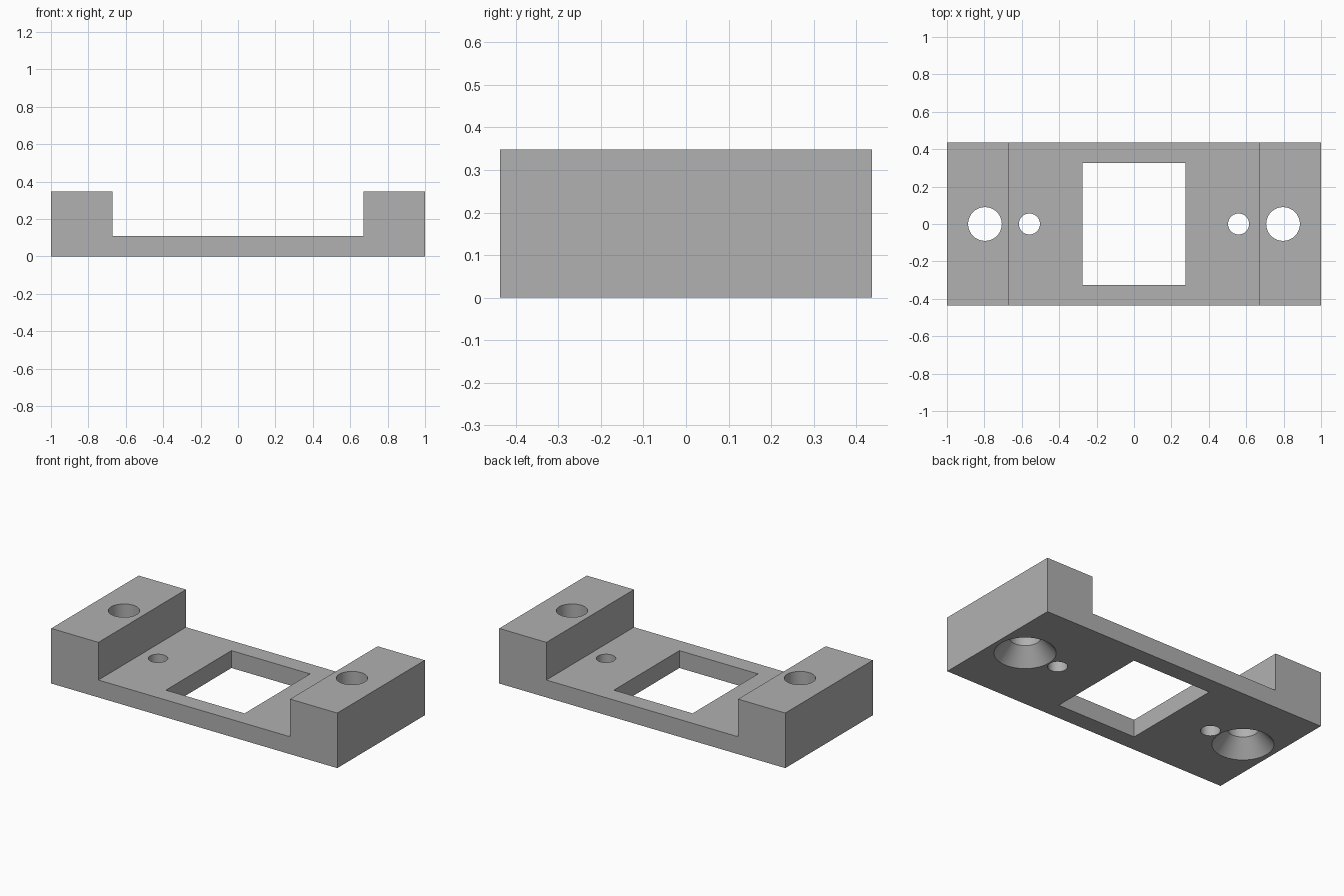
import bpy, bmesh, math

cube = bpy.data.objects.get("Cube")
if cube:
    bpy.data.objects.remove(cube, do_unlink=True)

HALF_Y, HEIGHT, FLOOR, BLOCK_X = 0.437, 0.348, 0.11, 0.67

grey = bpy.data.materials.new("plain grey")
grey.use_nodes = True
colour = (0.44, 0.44, 0.44, 1)
grey.diffuse_color = colour
grey.node_tree.nodes["Principled BSDF"].inputs["Base Color"].default_value = colour


def make_object(name, bm):
    bmesh.ops.recalc_face_normals(bm, faces=bm.faces)
    mesh = bpy.data.meshes.new(name)
    bm.to_mesh(mesh)
    bm.free()
    mesh.materials.append(grey)
    obj = bpy.data.objects.new(name, mesh)
    bpy.context.collection.objects.link(obj)
    return obj


def prism(name, outline, direction):
    """Extrude a closed outline into a solid."""
    bm = bmesh.new()
    face = bm.faces.new([bm.verts.new(p) for p in outline])
    result = bmesh.ops.extrude_face_region(bm, geom=[face])
    verts = [v for v in result["geom"] if isinstance(v, bmesh.types.BMVert)]
    bmesh.ops.translate(bm, verts=verts, vec=direction)
    return make_object(name, bm)


def turned(name, x, profile, sides=64):
    """Solid of revolution about a vertical axis at x, from (radius, z) pairs."""
    bm = bmesh.new()
    rings = []
    for r, z in profile:
        angles = [2 * math.pi * i / sides for i in range(sides)]
        rings.append([bm.verts.new((x + r * math.cos(a), r * math.sin(a), z)) for a in angles])
    for low, high in zip(rings, rings[1:]):
        for i in range(sides):
            j = (i + 1) % sides
            bm.faces.new((low[i], low[j], high[j], high[i]))
    bm.faces.new(rings[0])
    bm.faces.new(rings[-1])
    return make_object(name, bm)


# U-shaped body: thin plate with a raised block at each end
half = [(1, 0), (1, HEIGHT), (BLOCK_X, HEIGHT), (BLOCK_X, FLOOR)]
section = half + [(-x, z) for x, z in reversed(half)]
body = prism("mounting_bracket", [(x, -HALF_Y, z) for x, z in section], (0, 2 * HALF_Y, 0))

# Rectangular window through the plate
wx, wy = 0.275, 0.327
corners = [(-wx, -wy, -0.1), (wx, -wy, -0.1), (wx, wy, -0.1), (-wx, wy, -0.1)]
cutters = [prism("window_cutter", corners, (0, 0, 0.4))]

# Screw holes countersunk from below, and small pilot holes beside them
for side, s in (("left", 1), ("right", -1)):
    cutters.append(turned(side + "_screw_hole_cutter", s * 0.797,
                          [(0.183, -0.01), (0.09, 0.1), (0.09, 0.5)]))
    cutters.append(turned(side + "_pilot_hole_cutter", s * 0.559,
                          [(0.056, -0.1), (0.056, 0.3)]))

for cutter in cutters:
    cutter.hide_render = True
    mod = body.modifiers.new(cutter.name, "BOOLEAN")
    mod.operation, mod.solver, mod.object = "DIFFERENCE", "EXACT", cutter

# Apply the cuts and drop the cutters
bpy.context.view_layer.update()
evaluated = body.evaluated_get(bpy.context.evaluated_depsgraph_get())
final = bpy.data.meshes.new_from_object(evaluated)
body.modifiers.clear()
body.data = final
for cutter in cutters:
    bpy.data.objects.remove(cutter, do_unlink=True)

# Smooth hole walls, crisp edges
bpy.ops.object.select_all(action="DESELECT")
body.select_set(True)
bpy.context.view_layer.objects.active = body
bpy.ops.object.shade_smooth_by_angle(angle=math.radians(25))
